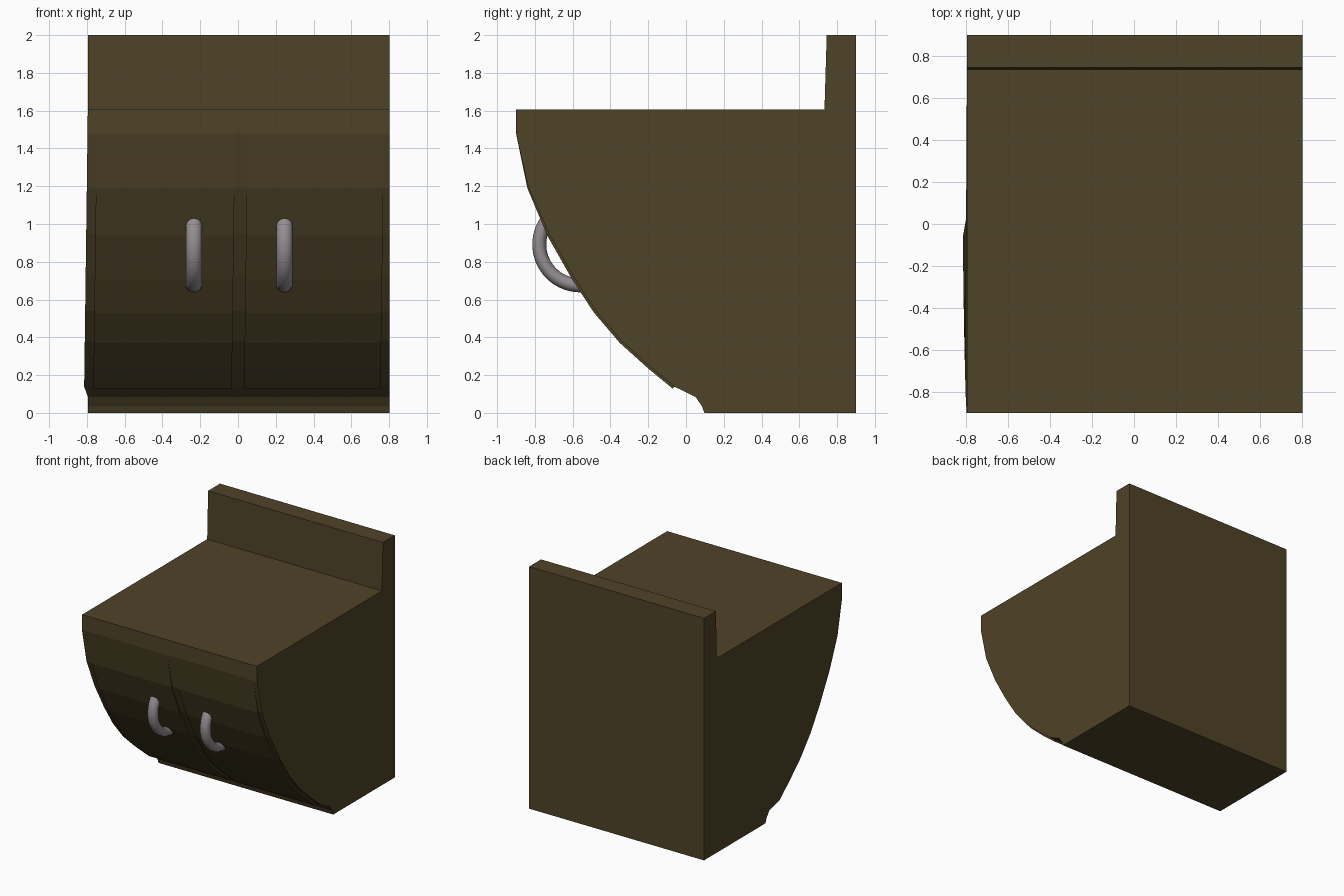
import bpy, math
from mathutils import Vector

if "Cube" in bpy.data.objects:
    bpy.data.objects.remove(bpy.data.objects["Cube"])


def material(name, rgb):
    m = bpy.data.materials.new(name)
    m.diffuse_color = (*rgb, 1)
    m.use_nodes = True
    m.node_tree.nodes["Principled BSDF"].inputs["Base Color"].default_value = m.diffuse_color
    return m


def add_mesh(name, verts, faces, mat):
    me = bpy.data.meshes.new(name)
    me.from_pydata(verts, [], faces)
    me.materials.append(mat)
    ob = bpy.data.objects.new(name, me)
    bpy.context.collection.objects.link(ob)
    return ob


def prism(name, profile, left, right, mat):
    """Join a y-z outline between x = left(z, y) and x = right(z, y)."""
    n = len(profile)
    verts = [(left(y, z), y, z) for y, z in profile] + [(right(y, z), y, z) for y, z in profile]
    faces = [list(range(n)), list(range(2 * n - 1, n - 1, -1))]
    faces += [(i, i + n, (i + 1) % n + n, (i + 1) % n) for i in range(n)]
    return add_mesh(name, verts, faces, mat)


wood = material("dark_wood", (0.078, 0.056, 0.021))
metal = material("handle_metal", (0.3, 0.27, 0.28))

# Curved front, outer surface of the doors from top to bottom
front = [(-0.9, 1.48), (-0.84, 1.19), (-0.735, 0.94), (-0.605, 0.71),
         (-0.487, 0.53), (-0.35, 0.37), (-0.2, 0.235), (-0.07, 0.128)]


def inset(depth):
    """Front curve moved inwards, fading to nothing at the top."""
    out = []
    for y, z in front:
        k = min(1, (1.48 - z) / 0.6) * depth
        d = Vector((0.6 + y * -0.3, 0.75)).normalized() * k
        out.append((y + d.x, z + d.y))
    return out


# Cabinet body with back panel and toe kick
body = [(0.9, 0), (0.9, 2), (0.745, 2), (0.733, 1.605), (-0.9, 1.605)]
body += inset(0.014) + [(0.05, 0.085), (0.085, 0.035), (0.097, 0)]


def left_side(y, z):
    bulge = 0.018 * (1.6 - z) / 1.35 if 0.13 < z < 1.6 and y < 0.5 else 0
    return -0.795 - bulge


prism("cabinet_body", body, left_side, lambda y, z: 0.803, wood)

# Two curved doors, leaning slightly to the left at the bottom
door = front + [(y + 0.02, z + 0.02) for y, z in reversed(inset(0.014))]
for side, x0, x1 in (("left", -0.748, -0.015), ("right", 0.05, 0.773)):
    lean = lambda z: 0.018 * (1.48 - z) / 1.35
    prism(side + "_door", door, lambda y, z: x0 - lean(z), lambda y, z: x1 - lean(z), wood)

# Arched handles with an oval section
RINGS, SIDES = 16, 14
for side, cx in (("left", -0.233), ("right", 0.246)):
    verts, faces = [], []
    for i in range(RINGS + 1):
        a = math.radians(142 + (277 - 142) * i / RINGS)
        for j in range(SIDES):
            b = 2 * math.pi * j / SIDES
            r = 0.217 + 0.037 * math.cos(b)
            verts.append((cx + 0.043 * math.sin(b), -0.56 + r * math.cos(a), 0.892 + r * math.sin(a)))
    for i in range(RINGS):
        for j in range(SIDES):
            k = (j + 1) % SIDES
            faces.append((i * SIDES + j, i * SIDES + k, (i + 1) * SIDES + k, (i + 1) * SIDES + j))
    faces += [list(range(SIDES - 1, -1, -1)), list(range(RINGS * SIDES, (RINGS + 1) * SIDES))]
    add_mesh(side + "_handle", verts, faces, metal)

# Consistent normals everywhere, smooth handles
for ob in list(bpy.context.collection.objects):
    bpy.ops.object.select_all(action="DESELECT")
    bpy.context.view_layer.objects.active = ob
    ob.select_set(True)
    bpy.ops.object.mode_set(mode="EDIT")
    bpy.ops.mesh.select_all(action="SELECT")
    bpy.ops.mesh.normals_make_consistent(inside=False)
    bpy.ops.object.mode_set(mode="OBJECT")
    if "handle" in ob.name:
        bpy.ops.object.shade_smooth_by_angle(angle=math.radians(40))
